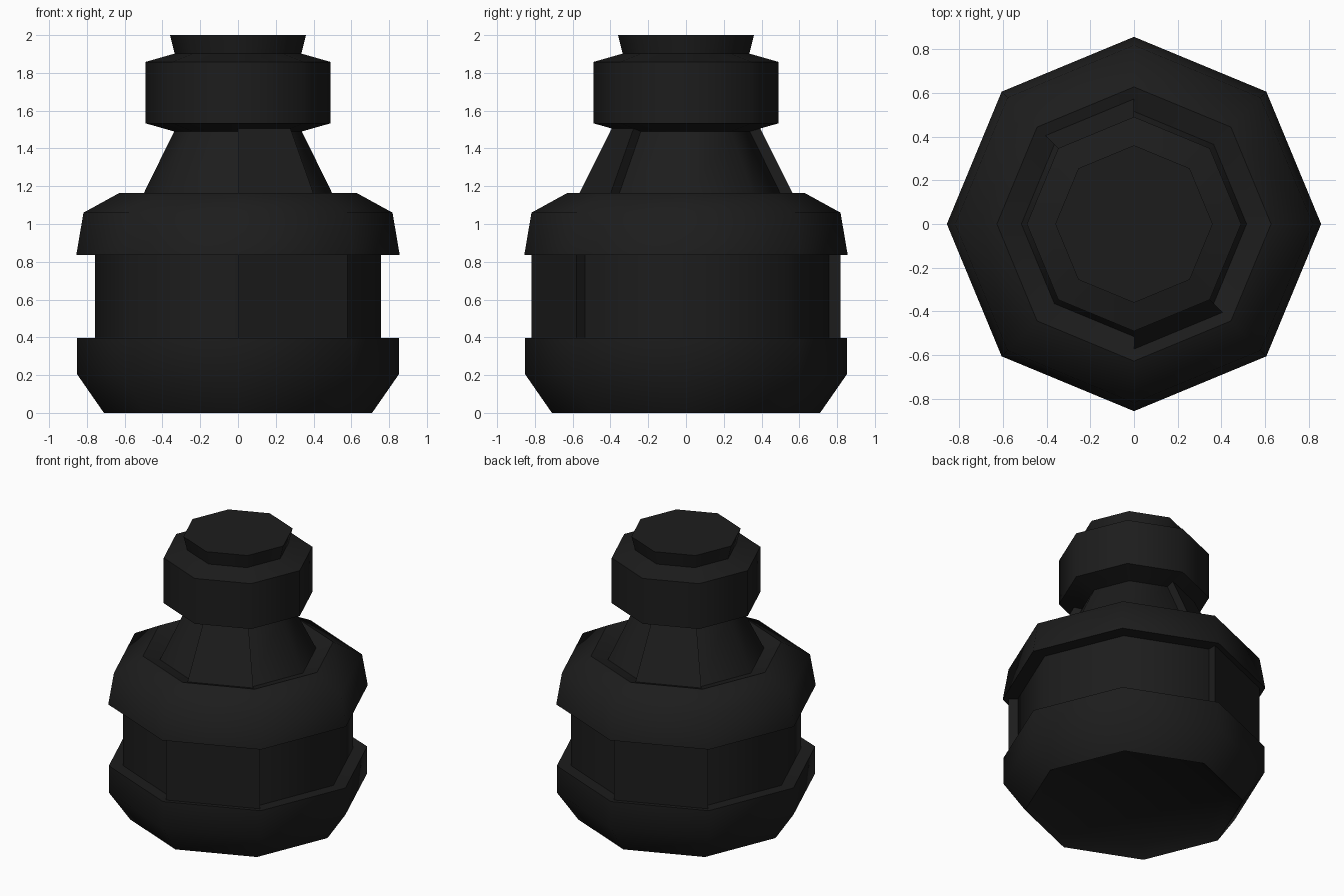
import bpy, bmesh, math

if "Cube" in bpy.data.objects:
    bpy.data.objects.remove(bpy.data.objects["Cube"])

ink = bpy.data.materials.new("ink_black")
ink.diffuse_color = (0.012, 0.012, 0.012, 1)
ink.use_nodes = True
ink.node_tree.nodes["Principled BSDF"].inputs["Base Color"].default_value = ink.diffuse_color


def finish(bm, name, angle):
    mesh = bpy.data.meshes.new(name)
    bm.to_mesh(mesh)
    bm.free()
    mesh.materials.append(ink)
    for p in mesh.polygons:
        p.use_smooth = True
    mesh.set_sharp_from_angle(angle=math.radians(angle))
    ob = bpy.data.objects.new(name, mesh)
    bpy.context.collection.objects.link(ob)
    return ob


def polar(r, deg, z):
    a = math.radians(deg)
    return (r * math.cos(a), r * math.sin(a), z)


def octagon_lathe(name, profile, cap_bottom=False, cap_top=False, angle=58):
    """Eight-sided turned shell from (radius, height) points, bottom to top."""
    bm = bmesh.new()
    rings = [[bm.verts.new(polar(r, 45 * i, z)) for i in range(8)] for r, z in profile]
    for lo, hi in zip(rings, rings[1:]):
        for i in range(8):
            j = (i + 1) % 8
            bm.faces.new((lo[i], lo[j], hi[j], hi[i]))
    if cap_bottom:
        bm.faces.new(rings[0][::-1])
    if cap_top:
        bm.faces.new(rings[-1])
    return finish(bm, name, angle)


def label(name, start, inner, outer):
    """Raised plate covering one side of the octagon."""
    bm = bmesh.new()
    v = {}
    for k, deg in enumerate((start, start + 45)):
        for h in (0, 1):
            v[k, h, 0] = bm.verts.new(polar(inner[h][0], deg, inner[h][1]))
            v[k, h, 1] = bm.verts.new(polar(outer[h][0], deg, outer[h][1]))
    bm.faces.new((v[0, 0, 1], v[1, 0, 1], v[1, 1, 1], v[0, 1, 1]))  # front
    bm.faces.new((v[0, 0, 0], v[0, 0, 1], v[0, 1, 1], v[0, 1, 0]))  # end
    bm.faces.new((v[1, 0, 1], v[1, 0, 0], v[1, 1, 0], v[1, 1, 1]))  # end
    return finish(bm, name, 30)


# Bottle shell, with a recessed foot
octagon_lathe("foot_recess", [(0.615, 0.06), (0.71, 0)], cap_bottom=True, angle=46)
octagon_lathe("base", [(0.71, 0), (0.852, 0.205), (0.852, 0.397), (0.757, 0.39)])
octagon_lathe("waist", [(0.757, 0.39), (0.757, 0.837)])
octagon_lathe("shoulder", [(0.757, 0.837), (0.856, 0.837), (0.818, 1.06), (0.627, 1.165)], angle=65)
octagon_lathe("shoulder_groove", [(0.627, 1.165), (0.515, 1.13)])
octagon_lathe("neck", [(0.515, 1.13), (0.338, 1.49)])
octagon_lathe("lip", [(0.338, 1.49), (0.49, 1.533), (0.49, 1.858), (0.335, 1.902)])
octagon_lathe("stopper", [(0.335, 1.902), (0.36, 2.0)], cap_top=True)

# Raised labels on the front right and back left sides
for side, start in (("front", -90), ("back", 90)):
    label(side + "_body_label", start, [(0.757, 0.39), (0.757, 0.837)], [(0.818, 0.395), (0.818, 0.837)])
    label(side + "_neck_label", start, [(0.515, 1.13), (0.338, 1.49)], [(0.572, 1.148), (0.392, 1.507)])
